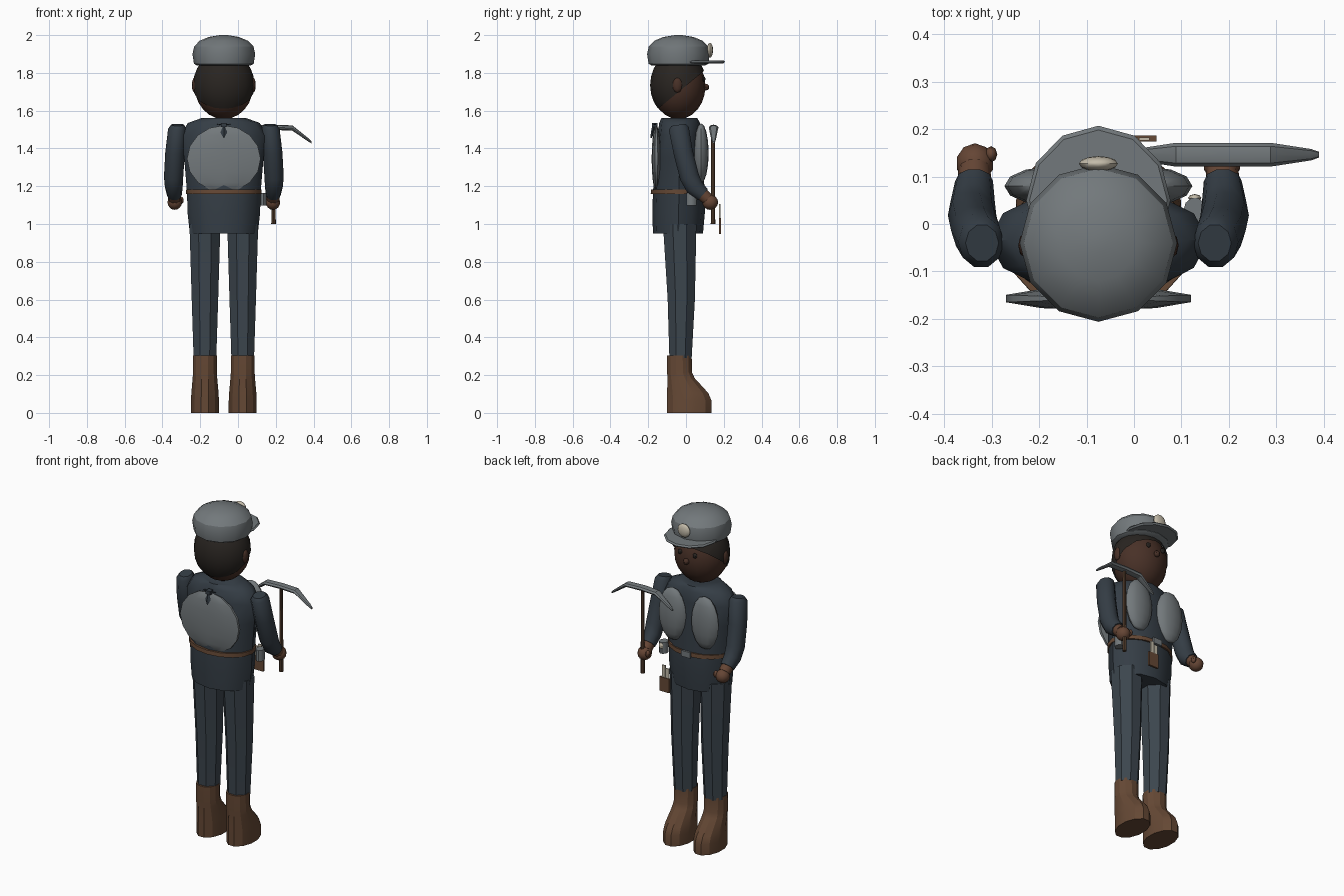
import bpy, bmesh
from math import pi, cos, sin, radians
from mathutils import Matrix, Vector

if "Cube" in bpy.data.objects:
    bpy.data.objects.remove(bpy.data.objects["Cube"])

CX, CY = -0.075, -0.04   # body axis


def mat(name, r, g, b):
    m = bpy.data.materials.new(name)
    m.diffuse_color = (r, g, b, 1)
    m.use_nodes = True
    m.node_tree.nodes["Principled BSDF"].inputs["Base Color"].default_value = m.diffuse_color
    return m


NAVY = mat("navy_cloth", .035, .047, .06)
TROUSER = mat("trouser_cloth", .045, .06, .075)
GREY = mat("grey_cloth", .17, .19, .2)
LEATHER = mat("leather", .13, .065, .035)
WOOD = mat("wood", .1, .055, .03)
SKIN = mat("skin", .065, .03, .02)
HAIR = mat("hair", .022, .018, .015)
CREAM = mat("cream", .55, .5, .4)
GLOVE = mat("hand", .13, .06, .035)


def finish(name, bm, material, angle=40):
    bmesh.ops.recalc_face_normals(bm, faces=bm.faces[:])
    me = bpy.data.meshes.new(name)
    bm.to_mesh(me)
    bm.free()
    ob = bpy.data.objects.new(name, me)
    bpy.context.collection.objects.link(ob)
    me.materials.append(material)
    bpy.ops.object.select_all(action='DESELECT')
    ob.select_set(True)
    bpy.context.view_layer.objects.active = ob
    if angle:
        bpy.ops.object.shade_smooth_by_angle(angle=radians(angle))
    return ob


def loft(name, rings, material, n=12, phase=0, axis='X', angle=40):
    """Skin of rings (x, y, z, rx, ry, tilt), capped at both ends."""
    bm = bmesh.new()
    loops = []
    for x, y, z, rx, ry, tilt in rings:
        rot = Matrix.Rotation(tilt, 3, axis)
        k = 1 / cos(phase)
        loops.append([bm.verts.new(Vector((x, y, z)) + rot @ Vector(
            (k * rx * cos(2 * pi * i / n + phase), k * ry * sin(2 * pi * i / n + phase), 0)))
            for i in range(n)])
    for a, b in zip(loops, loops[1:]):
        for i in range(n):
            j = (i + 1) % n
            bm.faces.new((a[i], a[j], b[j], b[i]))
    bm.faces.new(loops[0])
    bm.faces.new(loops[-1])
    return finish(name, bm, material, angle)


def ball(name, loc, size, material, u=12, v=8, cut=None, angle=40):
    bm = bmesh.new()
    bmesh.ops.create_uvsphere(bm, u_segments=u, v_segments=v, radius=1)
    bmesh.ops.transform(bm, verts=bm.verts[:], matrix=Matrix.LocRotScale(Vector(loc), None, Vector(size)))
    if cut:
        bmesh.ops.bisect_plane(bm, geom=bm.verts[:] + bm.edges[:] + bm.faces[:],
                               plane_co=cut[0], plane_no=cut[1], clear_outer=True)
    return finish(name, bm, material, angle)


def box(name, loc, size, material):
    bm = bmesh.new()
    bmesh.ops.create_cube(bm, size=1)
    bmesh.ops.transform(bm, verts=bm.verts[:], matrix=Matrix.LocRotScale(Vector(loc), None, Vector(size)))
    return finish(name, bm, material, 0)


def upright(rows, x=CX):
    """Rows (z, rx, y_back, y_front) to horizontal rings."""
    return [(x, (b + f) / 2, z, rx, (f - b) / 2, 0) for z, rx, b, f in rows]


# tunic
loft("tunic", upright([(.95, .18, -.175, .09), (1.06, .192, -.178, .1), (1.17, .195, -.175, .1),
                       (1.35, .21, -.158, .085), (1.47, .232, -.15, .08),
                       (1.535, .19, -.142, .075), (1.56, .12, -.13, .06)]), NAVY, 12)

# belt, open ring with buckle
belt = loft("belt", upright([(1.158, .2, -.187, .108), (1.182, .2, -.185, .106)]), LEATHER, 16)
box("belt_buckle", (CX, .108, 1.17), (.06, .012, .035), GREY)

# vest panels: one on the back, two on the chest
ball("back_panel", (CX, -.157, 1.345), (.205, .025, .177), GREY, 10, 8)
# neckerchief knot on the back
box("kerchief_knot", (CX, -.165, 1.525), (.03, .03, .022), NAVY)
loft("kerchief_tail", [(CX, -.172, 1.515, .006, .008, 0), (CX, -.178, 1.485, .018, .008, 0),
                       (CX, -.184, 1.455, .002, .004, 0)], NAVY, 4)
for s, side in ((-1, "left"), (1, "right")):
    loft(side + "_kerchief_wing", [(CX + s * .005, -.168, 1.522, .006, .006, 0),
                                   (CX + s * .03, -.164, 1.53, .014, .006, 0)], NAVY, 6)

for s, side in ((-1, "left"), (1, "right")):
    def X(d):
        return CX + s * d

    ball(side + "_chest_panel", (X(.108), .08, 1.375), (.09, .04, .158), GREY, 12, 8)

    # trousers and boots
    loft(side + "_leg", upright([(.29, .06, -.088, .03), (.6, .07, -.097, .047),
                                 (1.0, .082, -.122, .055)], X(.1)), TROUSER, 8, pi / 8, angle=25)
    loft(side + "_boot", upright([(0, .074, -.1, .135), (.065, .074, -.1, .135), (.105, .072, -.1, .118),
                                  (.185, .065, -.098, .045), (.215, .063, -.1, .032),
                                  (.305, .063, -.1, .03)], X(.1)), LEATHER, 12, pi / 12, angle=25)

    # bent arm, cuff, hand and thumb
    loft(side + "_sleeve", [(X(.245), -.04, 1.525, .035, .04, .15), (X(.247), -.038, 1.505, .048, .056, .15),
                            (X(.258), -.015, 1.38, .052, .054, .2), (X(.266), .018, 1.25, .051, .054, .35),
                            (X(.265), .045, 1.195, .047, .05, .65), (X(.262), .09, 1.155, .04, .04, .85)],
         NAVY, 10)
    loft(side + "_cuff", [(X(.262), .08, 1.163, .036, .036, .85),
                          (X(.261), .115, 1.132, .034, .034, .85)], GLOVE, 10)
    ball(side + "_hand", (X(.26), .128, 1.115), (.04, .042, .04), GLOVE, 10, 8)
    ball(side + "_thumb", (X(.226), .147, 1.125), (.013, .017, .02), GLOVE, 8, 6)

    # ear and eye
    ball(side + "_ear", (X(.155), -.045, 1.735), (.014, .026, .04), SKIN, 8, 6)
    ball(side + "_eye", (X(.05), .093, 1.768), (.014, .01, .015), HAIR, 8, 6)

# head, nose, and hair trimmed along a slanted hairline
ball("head", (CX, CY, 1.73), (.155, .143, .175), SKIN, 16, 12)
ball("nose", (CX, .105, 1.725), (.018, .018, .018), SKIN, 8, 6)
ball("hair", (CX, CY, 1.735), (.163, .15, .18), HAIR, 16, 12,
     ((0, .095, 1.81), (0, .21, -.255)))

# cap: crown, visor, lamp
loft("cap_crown", [(CX, CY, z, r, r, 0) for z, r in
                   ((1.838, .14), (1.848, .158), (1.9, .166), (1.94, .157),
                    (1.97, .128), (1.99, .08), (2.0, .02))], GREY, 12, angle=30)
loft("cap_visor", [(CX, .05, 1.85, .145, .148, 0), (CX, .05, 1.858, .152, .157, 0),
                   (CX, .05, 1.866, .145, .148, 0)], GREY, 12, angle=30)
ball("cap_lamp", (CX, .127, 1.92), (.041, .016, .04), CREAM, 12, 8)

# pickaxe
loft("pick_handle", [(.188, .143, 1.0, .012, .012, 0), (.188, .143, 1.51, .009, .009, 0)], WOOD, 8)
loft("pick_head", [(.188 + d, .146, z, h, w, pi / 2) for d, z, h, w in
                   ((-.202, 1.432, .006, .006), (-.185, 1.445, .009, .012), (-.1, 1.508, .014, .025),
                    (0, 1.512, .014, .025), (.1, 1.508, .014, .025), (.185, 1.445, .009, .012),
                    (.202, 1.432, .006, .006))], GREY, 8, axis='Y', angle=30)

# hip canteen
loft("canteen", [(.128, .028, 1.098, .024, .028, 0), (.128, .028, 1.165, .024, .028, 0)], GREY, 10)
ball("canteen_cap", (.128, .055, 1.145), (.014, .008, .018), CREAM, 8, 6)

# note pouch
box("pouch", (.015, .18, .99), (.064, .012, .085), LEATHER)
for x, h in ((-.003, .12), (.022, .135)):
    box("pouch_paper", (x, .179, .97 + h / 2), (.022, .006, h), CREAM)
